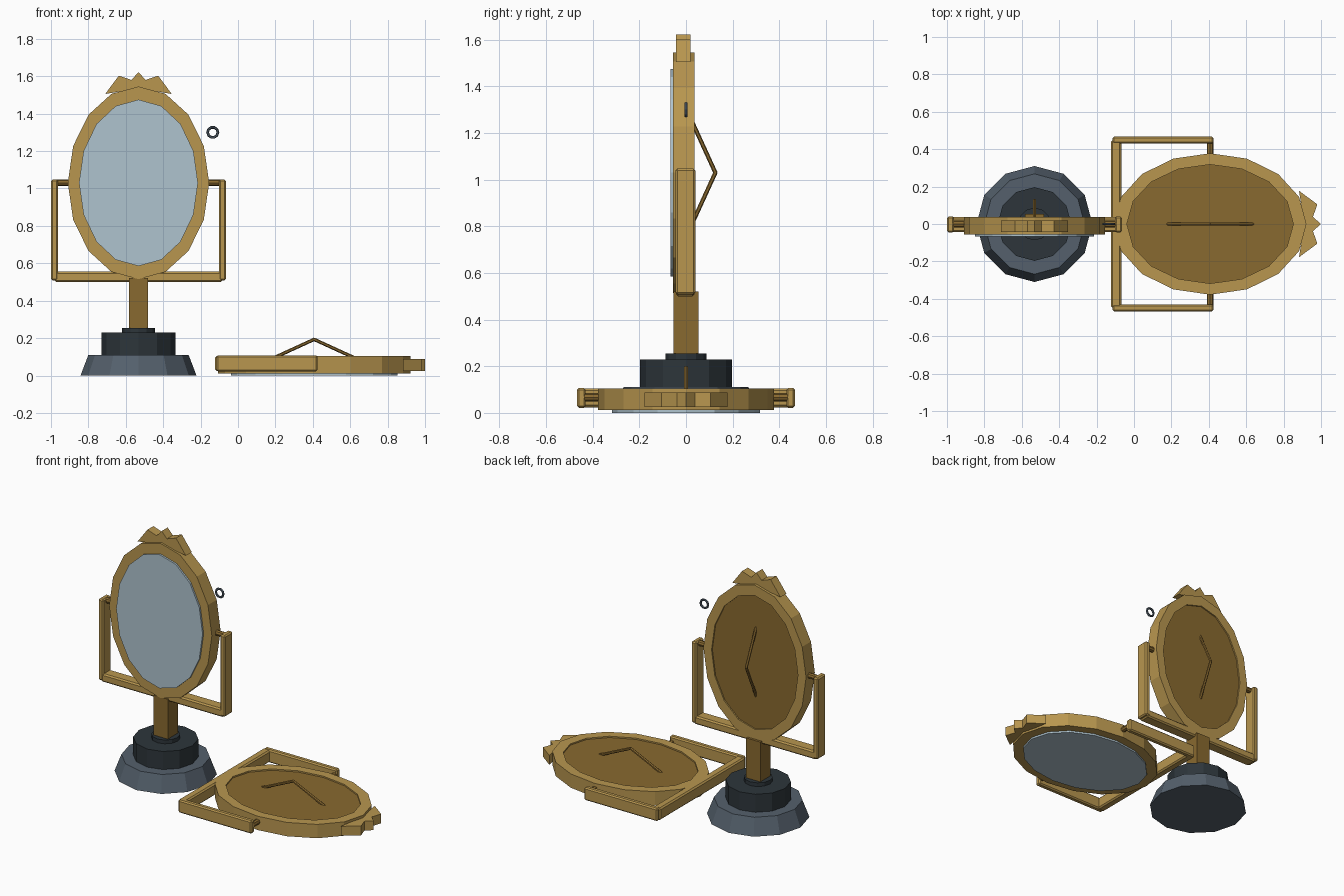
import bpy, bmesh, math
from mathutils import Matrix, Vector

if "Cube" in bpy.data.objects:
    bpy.data.objects.remove(bpy.data.objects["Cube"])


def material(name, rgb):
    m = bpy.data.materials.new(name)
    m.diffuse_color = (*rgb, 1)
    m.use_nodes = True
    m.node_tree.nodes["Principled BSDF"].inputs["Base Color"].default_value = m.diffuse_color
    return m


GOLD = material("gold", (0.48, 0.305, 0.078))
BRONZE = material("dark bronze", (0.25, 0.142, 0.029))
GLASS = material("mirror glass", (0.43, 0.55, 0.62))
SLATE = material("slate", (0.089, 0.117, 0.15))
IRON = material("dark iron", (0.026, 0.036, 0.043))


def finish(bm, name, mat, matrix=Matrix()):
    bmesh.ops.recalc_face_normals(bm, faces=bm.faces)
    bm.transform(matrix)
    me = bpy.data.meshes.new(name)
    bm.to_mesh(me)
    bm.free()
    me.materials.append(mat)
    ob = bpy.data.objects.new(name, me)
    bpy.context.collection.objects.link(ob)
    return ob


def ellipse(rx, rz, n=16):
    return [(rx * math.cos(2 * math.pi * i / n), rz * math.sin(2 * math.pi * i / n)) for i in range(n)]


def slab(name, mat, outline, y0, y1, matrix):
    # outline in x, z extruded along y
    bm = bmesh.new()
    a = [bm.verts.new((x, y0, z)) for x, z in outline]
    b = [bm.verts.new((x, y1, z)) for x, z in outline]
    bm.faces.new(a)
    bm.faces.new(b)
    for i in range(len(a)):
        j = (i + 1) % len(a)
        bm.faces.new((a[i], a[j], b[j], b[i]))
    return finish(bm, name, mat, matrix)


def oval_ring(name, mat, outer, inner, y0, y1, matrix):
    bm = bmesh.new()
    loops = [[bm.verts.new((x, y, z)) for x, z in ellipse(*r)]
             for r, y in ((outer, y0), (outer, y1), (inner, y1), (inner, y0))]
    for k in range(4):
        a, b = loops[k], loops[(k + 1) % 4]
        for i in range(16):
            j = (i + 1) % 16
            bm.faces.new((a[i], a[j], b[j], b[i]))
    return finish(bm, name, mat, matrix)


def box(name, mat, lo, hi, matrix, bevel=0.0):
    lo, hi = Vector(lo), Vector(hi)
    bm = bmesh.new()
    bmesh.ops.create_cube(bm, size=1)
    bm.transform(Matrix.Translation((lo + hi) / 2) @ Matrix.Diagonal((*(hi - lo), 1)))
    if bevel:
        bmesh.ops.bevel(bm, geom=bm.edges[:], offset=bevel, segments=1, affect='EDGES')
    return finish(bm, name, mat, matrix)


def rod(name, mat, p, q, r0, r1, sides, matrix):
    p, q = Vector(p), Vector(q)
    bm = bmesh.new()
    bmesh.ops.create_cone(bm, cap_ends=True, segments=sides, radius1=r0, radius2=r1, depth=(q - p).length)
    d = q - p
    rot = Matrix() if d.x == d.y == 0 else d.to_track_quat('Z', 'Y').to_matrix().to_4x4()
    return finish(bm, name, mat, matrix @ Matrix.Translation((p + q) / 2) @ rot)


def mirror_unit(prefix, m):
    # local origin is the pivot in the middle of the oval
    oval_ring(prefix + "_frame", GOLD, (0.378, 0.515), (0.318, 0.445), -0.055, 0.037, m)
    slab(prefix + "_glass", GLASS, ellipse(0.318, 0.445), -0.067, -0.02, m)
    slab(prefix + "_back_panel", BRONZE, ellipse(0.318, 0.445), -0.02, 0.028, m)
    # pointed crest
    half = [(0.178, 0.475), (0.105, 0.573), (0.038, 0.55)]
    crest = [(0, 0.505)] + half + [(0, 0.592)] + [(-x, z) for x, z in reversed(half)]
    slab(prefix + "_crest", GOLD, crest, -0.042, 0.02, m)
    # bent handle on the back
    for s, side in ((1, "upper"), (-1, "lower")):
        rod(f"{prefix}_{side}_handle", BRONZE, (0, 0.02, 0.232 * s), (0, 0.127, -0.002 * s), 0.009, 0.009, 6, m)
    # yoke and pivots
    box(prefix + "_yoke_bar", GOLD, (-0.45, -0.043, -0.53), (0.45, 0.037, -0.475), m, 0.009)
    for s, side in ((1, "right"), (-1, "left")):
        xs = sorted((0.43 * s, 0.467 * s))
        box(f"{prefix}_{side}_yoke_arm", GOLD, (xs[0], -0.045, -0.522), (xs[1], 0.04, 0.018), m, 0.008)
        rod(f"{prefix}_{side}_pivot", BRONZE, (0.35 * s, 0, 0), (0.44 * s, 0, 0), 0.018, 0.018, 8, m)


# upright mirror, and a second one lying face down
mirror_unit("standing", Matrix.Translation((-0.532, 0, 1.03)))
lay = Matrix(((0, 0, 1, 0), (1, 0, 0, 0), (0, 1, 0, 0), (0, 0, 0, 1)))
mirror_unit("lying", Matrix.Translation((0.407, 0, 0.067)) @ lay)

# stand
base = Matrix.Translation((-0.532, 0, 0))
rod("foot", SLATE, (0, 0, 0), (0, 0, 0.11), 0.31, 0.268, 12, base)
rod("foot_drum", IRON, (0, 0, 0.10), (0, 0, 0.23), 0.197, 0.197, 12, base)
rod("post_collar", IRON, (0, 0, 0.22), (0, 0, 0.255), 0.087, 0.087, 12, base)
box("post", BRONZE, (-0.052, -0.053, 0.24), (0.052, 0.053, 0.52), base)

# small loose ring beside the mirror
bm = bmesh.new()
R, r, n, k = 0.0275, 0.0075, 10, 6
vs = [[bm.verts.new(((R + r * math.cos(2 * math.pi * j / k)) * math.cos(2 * math.pi * i / n),
                     r * math.sin(2 * math.pi * j / k),
                     (R + r * math.cos(2 * math.pi * j / k)) * math.sin(2 * math.pi * i / n)))
       for j in range(k)] for i in range(n)]
for i in range(n):
    for j in range(k):
        bm.faces.new((vs[i][j], vs[(i + 1) % n][j], vs[(i + 1) % n][(j + 1) % k], vs[i][(j + 1) % k]))
finish(bm, "loose_ring", SLATE, Matrix.Translation((-0.135, 0, 1.30)))
